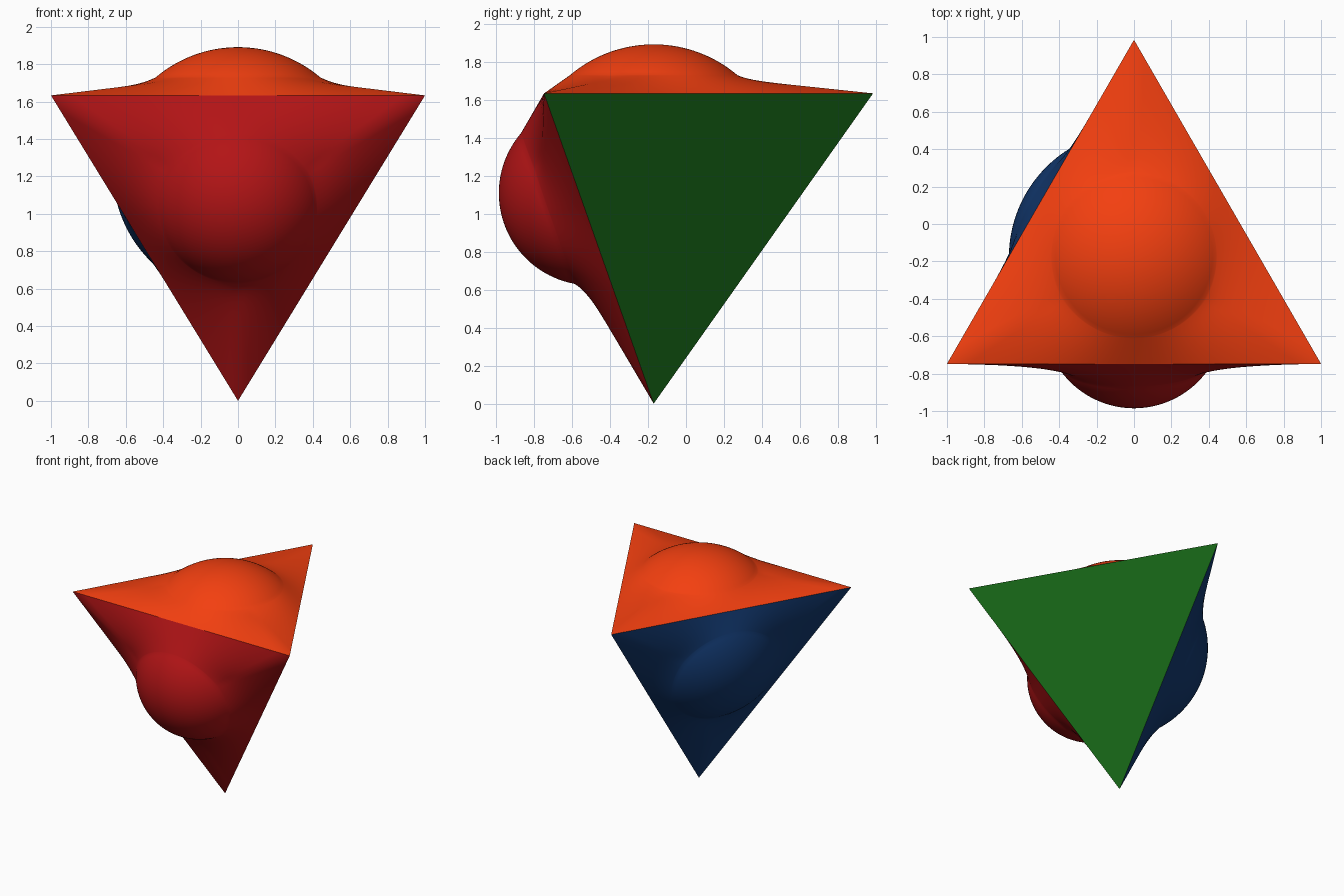
import bpy, math
from mathutils import Vector

if "Cube" in bpy.data.objects:
    bpy.data.objects.remove(bpy.data.objects["Cube"])

# Regular tetrahedron with edge 2, standing on its point
CY = -0.17
IN = 1 / math.sqrt(3)
H = 2 * math.sqrt(2 / 3)
LEFT = Vector((-1, CY - IN, H))
RIGHT = Vector((1, CY - IN, H))
BACK = Vector((0, CY + 2 * IN, H))
TIP = Vector((0, CY, 0))
MID = (LEFT + RIGHT + BACK + TIP) / 4
SEGS, CAP_RINGS, SKIRT_RINGS = 120, 18, 20


def panel(name, corners, color, bulge=None):
    """One triangular face; bulge = (sphere radius, apex height, cap radius)."""
    c = sum(corners, Vector()) / 3
    n = (c - MID).normalized()
    u = (corners[0] - c).normalized()
    v = n.cross(u)
    if bulge is None:
        verts, faces = list(corners), [(0, 1, 2)]
        a, b = corners[1] - corners[0], corners[2] - corners[0]
        if a.cross(b).dot(n) < 0:
            faces = [(0, 2, 1)]
    else:
        R, top, a = bulge
        cap = lambda r: math.sqrt(R * R - r * r) - R + top
        rim = cap(a)
        amax = math.asin(a / R)
        verts, faces = [c + n * top], []
        for ring in range(1, CAP_RINGS + SKIRT_RINGS + 1):
            for i in range(SEGS):
                t = 2 * math.pi * i / SEGS
                edge = IN / math.cos(t % (2 * math.pi / 3) - math.pi / 3)
                if ring <= CAP_RINGS:
                    # spherical cap
                    r = R * math.sin(amax * ring / CAP_RINGS)
                    h = cap(r)
                else:
                    # skirt running out to the straight edges
                    s = ((ring - CAP_RINGS) / SKIRT_RINGS) ** 1.4
                    length = edge - a
                    r = a + s * length
                    f = 0.22 * (length - (IN - a)) / (2 * IN - IN)
                    h = rim * (1 - s) * (1 - f + f * math.exp(-s * length / 0.06))
                verts.append(c + (u * math.cos(t) + v * math.sin(t)) * r + n * h)
        for i in range(SEGS):
            j = (i + 1) % SEGS
            faces.append((0, 1 + i, 1 + j))
            for k in range(CAP_RINGS + SKIRT_RINGS - 1):
                p, q = 1 + k * SEGS, 1 + (k + 1) * SEGS
                faces.append((p + i, q + i, q + j, p + j))
    me = bpy.data.meshes.new(name)
    me.from_pydata([tuple(p) for p in verts], [], faces)
    me.polygons.foreach_set("use_smooth", [bulge is not None] * len(me.polygons))
    me.update()
    mat = bpy.data.materials.new(name + "_color")
    mat.diffuse_color = (*color, 1)
    mat.use_nodes = True
    mat.node_tree.nodes["Principled BSDF"].inputs["Base Color"].default_value = mat.diffuse_color
    me.materials.append(mat)
    ob = bpy.data.objects.new(name, me)
    bpy.context.collection.objects.link(ob)
    return ob


# Three bulging faces and one flat face
panel("top_face", (LEFT, RIGHT, BACK), (0.9, 0.05, 0.005), (0.68, 0.258, 0.44))
panel("back_left_face", (LEFT, BACK, TIP), (0.006, 0.04, 0.16), (0.68, 0.258, 0.44))
panel("front_face", (LEFT, RIGHT, TIP), (0.45, 0.007, 0.008), (0.485, 0.427, 0.42))
panel("flat_right_face", (RIGHT, BACK, TIP), (0.008, 0.13, 0.008))
